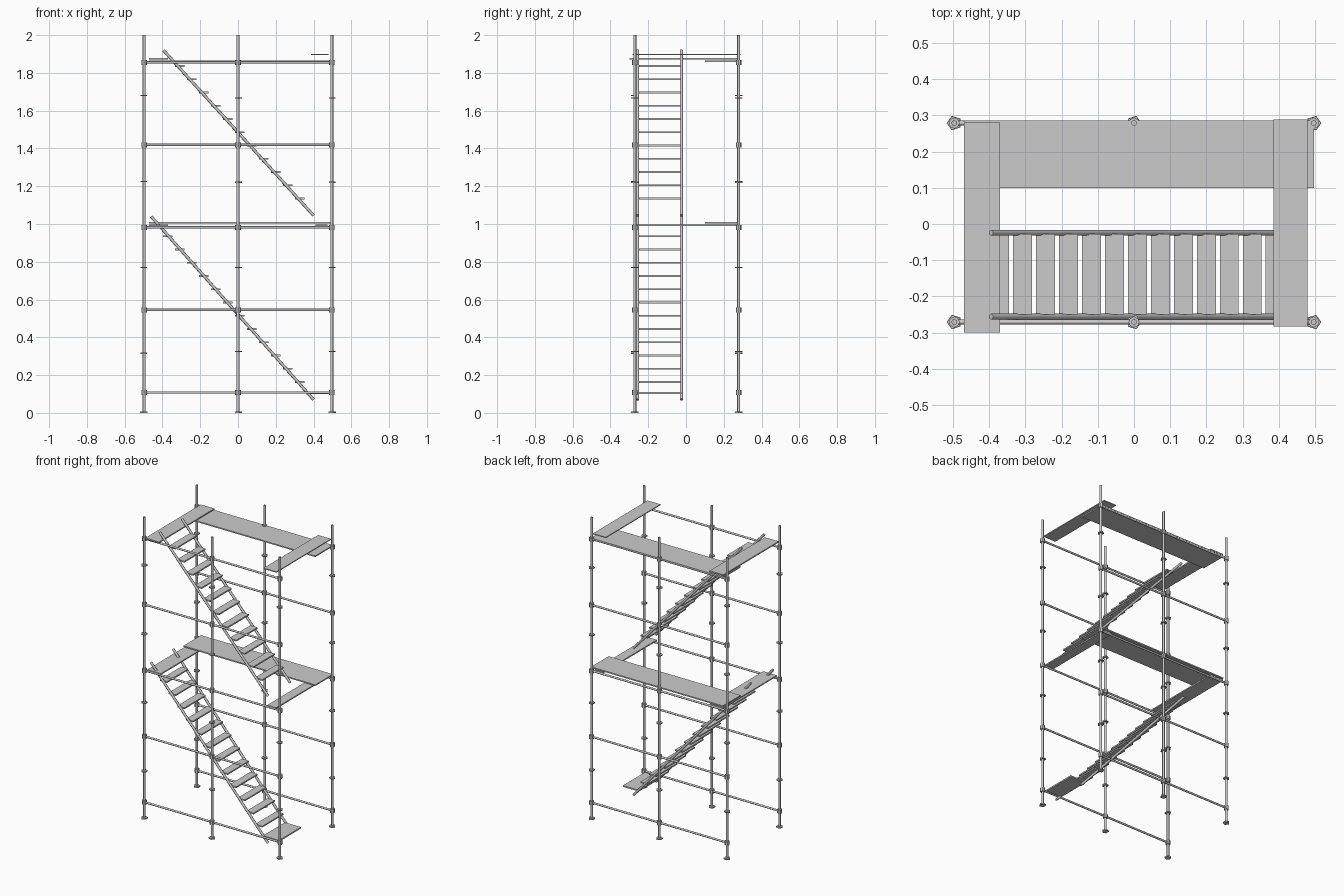
import bpy, math
from mathutils import Vector

if "Cube" in bpy.data.objects:
    bpy.data.objects.remove(bpy.data.objects["Cube"])

def finish(name):
    bpy.context.object.name = name
    return bpy.context.object

def box(name, x0, x1, y0, y1, z, t):
    bpy.ops.mesh.primitive_cube_add(size=1, location=((x0 + x1) / 2, (y0 + y1) / 2, z))
    o = finish(name)
    o.scale = (x1 - x0, y1 - y0, t)
    return o

def tube(name, a, b, r, sides=8):
    a, b = Vector(a), Vector(b)
    d = b - a
    bpy.ops.mesh.primitive_cylinder_add(vertices=sides, radius=r, depth=d.length,
                                        location=(a + b) / 2,
                                        rotation=d.to_track_quat('Z', 'Y').to_euler())
    o = finish(name)
    bpy.ops.object.shade_smooth_by_angle(angle=math.radians(50))
    return o

def disc(name, x, y, z, r, h, sides, turn=0):
    bpy.ops.mesh.primitive_cylinder_add(vertices=sides, radius=r, depth=h,
                                        location=(x, y, z), rotation=(0, 0, turn))
    return finish(name)

FRONT, BACK = -0.271, 0.279
LEVELS = (0.108, 0.545, 0.982, 1.419, 1.856)

# posts with base plates, pipe couplers and rail clamps
for y in (FRONT, BACK):
    for x in (-0.497, 0, 0.497):
        tube("post", (x, y, 0), (x, y, 2), 0.008)
        turn = math.pi / 2 if x < 0 else -math.pi / 2
        disc("base_plate", x, y, 0.004, 0.021, 0.008, 5, turn)
        couplers = (0.315, 0.77, 1.225, 1.68) if x < 0 else (0.325, 0.77, 1.221, 1.667)
        for z in couplers:
            disc("coupler", x, y, z, 0.020, 0.007, 5, turn)
        for z in LEVELS:
            disc("rail_clamp", x, y, z, 0.015, 0.026, 8)

    # long horizontal rails
    for z in LEVELS:
        tube("rail", (-0.497, y, z), (0.497, y, z), 0.0065)

# walkway planks: lower and upper levels
box("lower_back_plank", -0.47, 0.497, 0.10, 0.284, 1.006, 0.008)
box("lower_left_plank", -0.47, -0.37, -0.28, 0.28, 0.993, 0.008)
box("lower_right_plank", 0.41, 0.475, -0.28, 0.28, 0.993, 0.008)
box("upper_back_plank", -0.47, 0.497, 0.10, 0.286, 1.861, 0.008)
box("upper_left_plank", -0.47, -0.37, -0.30, 0.281, 1.874, 0.008)
box("upper_right_plank", 0.386, 0.48, -0.283, 0.289, 1.898, 0.006)

# foot plate at the bottom of the lower stair
box("foot_plate", 0.363, 0.48, -0.256, -0.025, 0.105, 0.009)

# two stair flights: stringer ends, first tread height, tread count
for low, high, z0, count in (((0.4, 0.07), (-0.46, 1.04), 0.163, 12),
                             ((0.4, 1.045), (-0.395, 1.92), 1.135, 11)):
    for y in (-0.256, -0.024):
        tube("stringer", (low[0], y, low[1]), (high[0], y, high[1]), 0.008)
    for i in range(count):
        x = 0.327 - 0.0635 * i
        box("tread", x - 0.026, x + 0.026, -0.25, -0.028, z0 + 0.0702 * i, 0.009)
